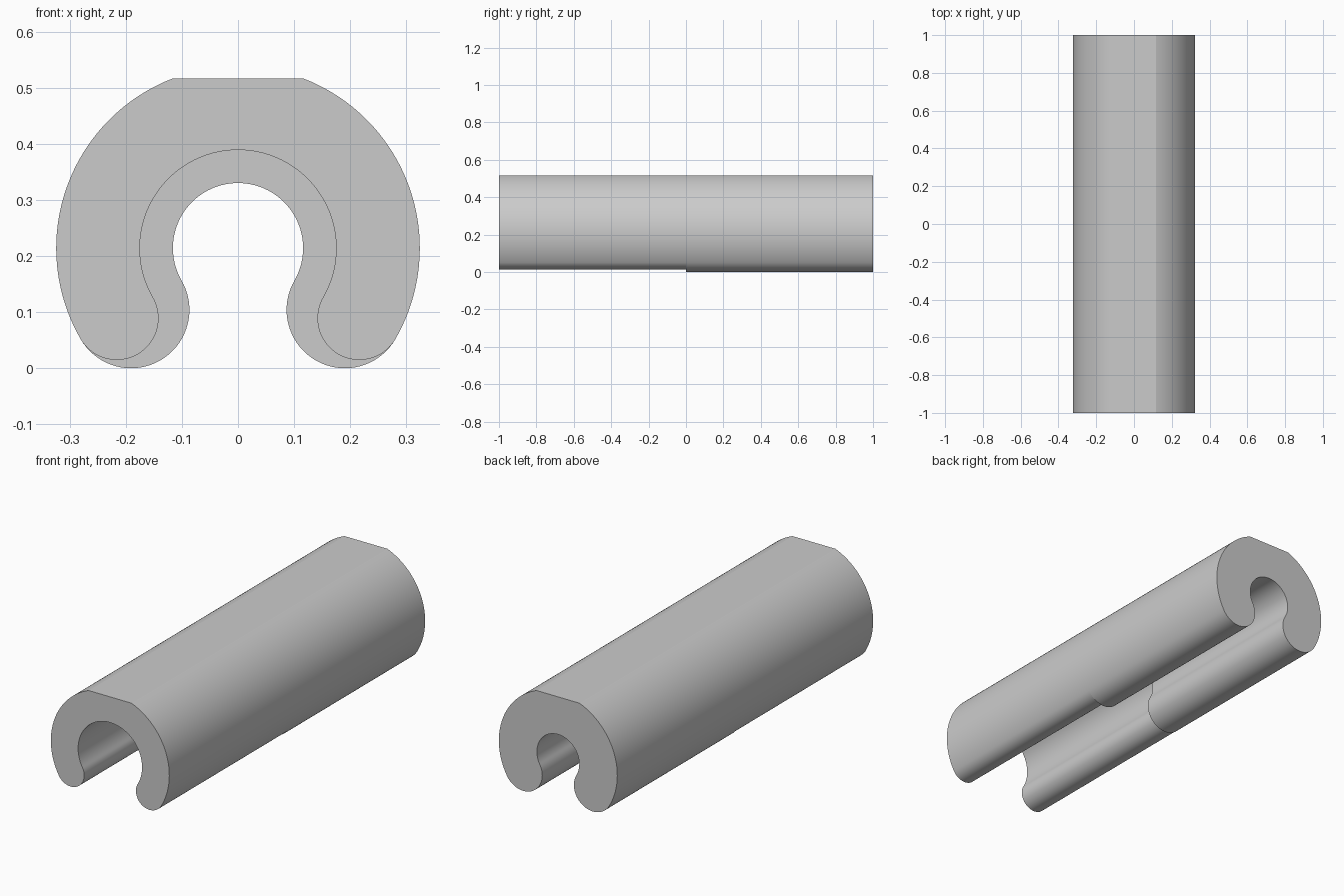
import bpy, bmesh
from math import asin, cos, sin, pi

cube = bpy.data.objects.get("Cube")
if cube:
    bpy.data.objects.remove(cube, do_unlink=True)

OUTER = 0.324      # outer radius
AXIS_Z = 0.214     # height of the tube axis
FLAT_Z = 0.516     # height of the flat on top
LIP = -pi / 6      # direction from the axis to each rounded lip
FRONT_BORE, BACK_BORE = 0.175, 0.116


def arc(cx, cz, r, start, end, steps):
    """Points along an arc, both ends included."""
    angles = [start + (end - start) * i / steps for i in range(steps + 1)]
    return [(cx + r * cos(a), cz + r * sin(a)) for a in angles]


def clip_section(bore):
    """Closed C-shaped outline: flat top, outer arc, round lip, bore, mirrored."""
    mid, lip_r = (OUTER + bore) / 2, (OUTER - bore) / 2
    half = arc(0, AXIS_Z, OUTER, asin((FLAT_Z - AXIS_Z) / OUTER), LIP, 40)
    half += arc(mid * cos(LIP), AXIS_Z + mid * sin(LIP), lip_r, LIP, LIP - pi, 36)[1:]
    half += arc(0, AXIS_Z, bore, LIP, pi / 2, 40)[1:]
    return half + [(-x, z) for x, z in reversed(half[:-1])]


grey = bpy.data.materials.new("plain grey")
grey.use_nodes = True
colour = (0.6, 0.6, 0.6, 1)
grey.diffuse_color = colour
grey.node_tree.nodes["Principled BSDF"].inputs["Base Color"].default_value = colour

# Wide bore in the front half, a step in the middle, narrow bore in the back half
bm = bmesh.new()
rings = []
for y, bore in ((-1, FRONT_BORE), (0, FRONT_BORE), (0, BACK_BORE), (1, BACK_BORE)):
    rings.append([bm.verts.new((x, y, z)) for x, z in clip_section(bore)])
for a, b in zip(rings, rings[1:]):
    for i in range(len(a)):
        j = (i + 1) % len(a)
        bm.faces.new((a[i], a[j], b[j], b[i]))
bm.faces.new(rings[0])
bm.faces.new(rings[-1])
bmesh.ops.remove_doubles(bm, verts=bm.verts, dist=0.00001)
bmesh.ops.recalc_face_normals(bm, faces=bm.faces)

mesh = bpy.data.meshes.new("stepped_clip_tube")
bm.to_mesh(mesh)
bm.free()
mesh.materials.append(grey)
tube = bpy.data.objects.new("stepped_clip_tube", mesh)
bpy.context.collection.objects.link(tube)

bpy.ops.object.select_all(action="DESELECT")
tube.select_set(True)
bpy.context.view_layer.objects.active = tube
bpy.ops.object.shade_smooth_by_angle(angle=pi / 9)
